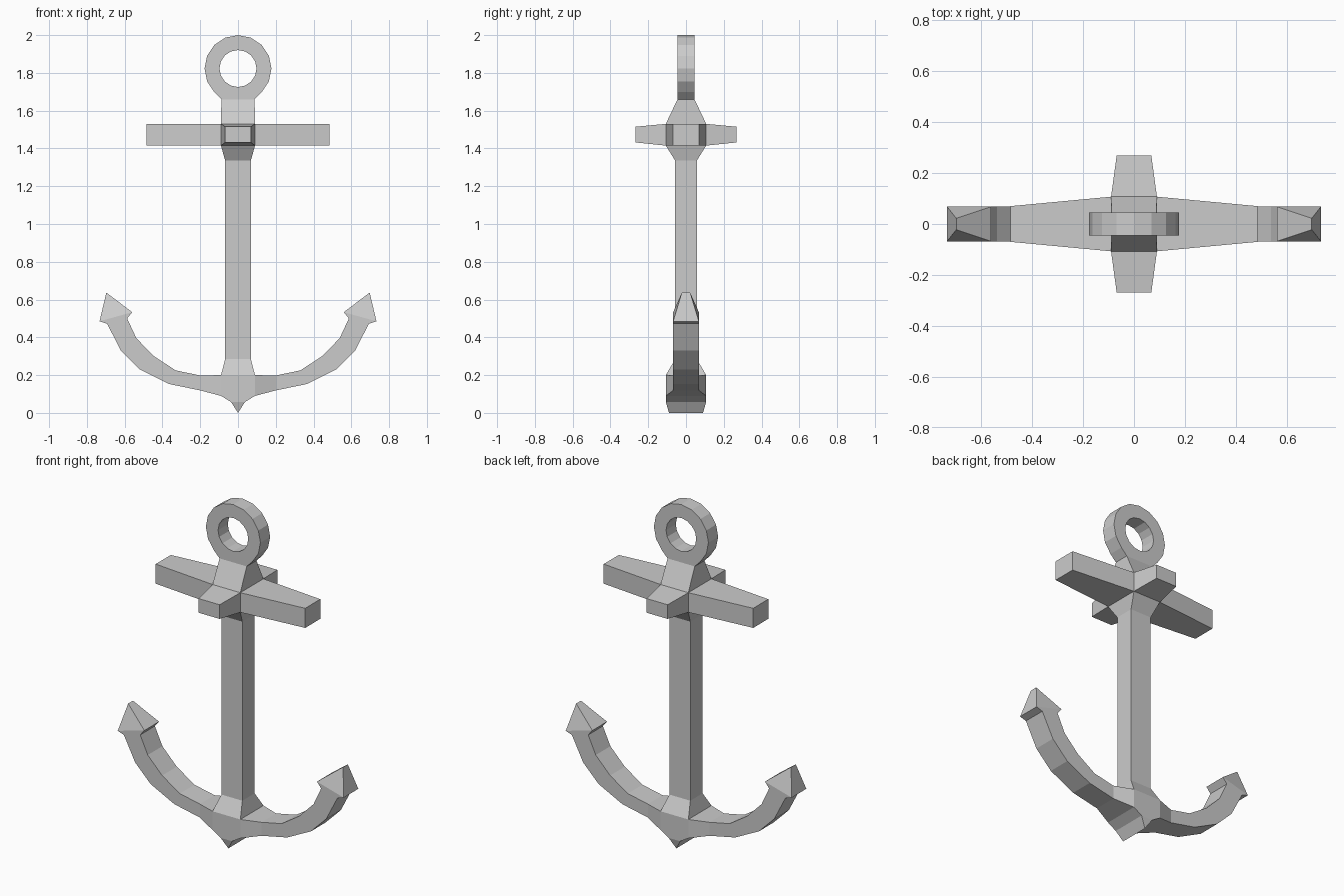
import bpy, bmesh
from math import sin, cos, pi

if "Cube" in bpy.data.objects:
    bpy.data.objects.remove(bpy.data.objects["Cube"])


def finish(name, bm):
    bmesh.ops.remove_doubles(bm, verts=bm.verts, dist=1e-5)
    bmesh.ops.recalc_face_normals(bm, faces=bm.faces)
    mesh = bpy.data.meshes.new(name)
    bm.to_mesh(mesh)
    bm.free()
    obj = bpy.data.objects.new(name, mesh)
    bpy.context.collection.objects.link(obj)
    return obj


def loft(name, sections, cap_end=False, skip=()):
    """Skin four-cornered sections; skip holds (segment, side) openings where parts meet."""
    bm = bmesh.new()
    rows = [[bm.verts.new(p) for p in s] for s in sections]
    for k in range(len(rows) - 1):
        for i in range(4):
            if (k, i) not in skip:
                j = (i + 1) % 4
                bm.faces.new((rows[k][i], rows[k][j], rows[k + 1][j], rows[k + 1][i]))
    if cap_end:
        bm.faces.new(rows[-1])
    # collapse the zero-width edges at the pointed tip
    bmesh.ops.dissolve_degenerate(bm, dist=1e-5, edges=bm.edges)
    return finish(name, bm)


def level(x, y, z):
    return [(-x, -y, z), (x, -y, z), (x, y, z), (-x, y, z)]


# Shank: pointed crown at the bottom, stock hub near the top, neck under the ring
shank = [(0, .09, 0), (.037, .107, .058), (.09, .107, .09), (.09, .107, .2),
         (.068, .057, .285), (.068, .057, 1.335), (.09, .107, 1.415),
         (.09, .107, 1.53), (.088, .045, 1.66)]
loft("shank", [level(*s) for s in shank],
     skip=[(2, 1), (2, 3)] + [(6, i) for i in range(4)])

# Curved arms with flukes: (outer x, outer z, inner x, inner z, outer/inner half depth)
arm = [(.09, .09, .09, .2, .107), (.2, .119, .2, .198, .068),
       (.365, .153, .33, .225, .068), (.52, .23, .445, .3, .068),
       (.62, .33, .538, .395, .068), (.693, .472, .587, .5, .068),
       (.733, .485, .56, .533, .068), (.697, .637, .697, .637, .022)]

for s, side in ((-1, "left"), (1, "right")):
    loft("arm_" + side, [[(s * a, -y, b), (s * a, y, b), (s * c, y, d), (s * c, -y, d)]
                         for a, b, c, d, y in arm])
    # Long tapered stock bars
    loft("stock_" + side,
         [[(s * x, -y, 1.415), (s * x, y, 1.415), (s * x, y, 1.53), (s * x, -y, 1.53)]
          for x, y in ((.09, .107), (.485, .07))], cap_end=True)
    # Short front and back stubs
    loft("stub_" + ("front" if s < 0 else "back"),
         [[(-x, s * y, a), (x, s * y, a), (x, s * y, b), (-x, s * y, b)]
          for x, y, a, b in ((.09, .107, 1.415, 1.53), (.068, .268, 1.432, 1.515))],
         cap_end=True)

# Ring: 16 sides, widened at the bottom where it meets the neck
sections = []
for k in range(17):
    t = 2 * pi * (k % 16) / 16
    ox, oz = .177 * cos(t), 1.823 + .177 * sin(t)
    if k in (11, 13):
        ox, oz = (-.088 if k == 11 else .088), 1.66
    if k == 12:
        oz = 1.66
    ix, iz = .098 * cos(t), 1.823 + .098 * sin(t)
    sections.append([(ox, -.045, oz), (ox, .045, oz), (ix, .045, iz), (ix, -.045, iz)])
loft("ring", sections, skip=[(11, 0), (12, 0)])
